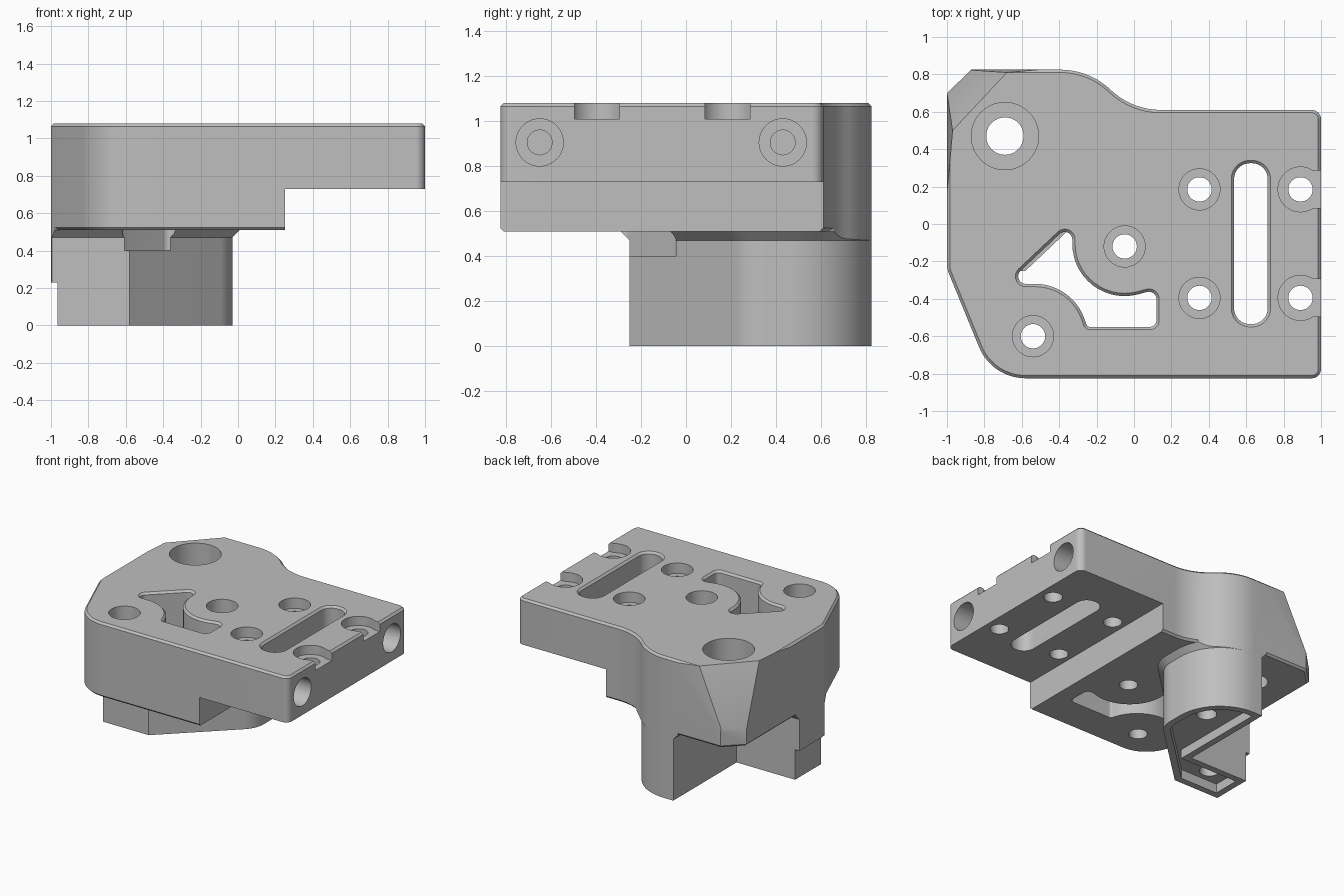
import bpy, bmesh, math
from mathutils import Vector

if "Cube" in bpy.data.objects:
    bpy.data.objects.remove(bpy.data.objects["Cube"])

grey = bpy.data.materials.new("light_grey")
grey.use_nodes = True
grey.diffuse_color = (0.52, 0.52, 0.52, 1)
grey.node_tree.nodes["Principled BSDF"].inputs["Base Color"].default_value = grey.diffuse_color


def rounded(corners, steps=14):
    """Outline from (x, y, radius) corners, with true arcs."""
    out = []
    n = len(corners)
    for i, (x, y, r) in enumerate(corners):
        p = Vector((x, y, 0))
        if r == 0:
            out.append(p)
            continue
        a = (Vector((*corners[i - 1][:2], 0)) - p).normalized()
        b = (Vector((*corners[(i + 1) % n][:2], 0)) - p).normalized()
        h = a.angle(b) / 2
        c = p + (a + b).normalized() * (r / math.sin(h))
        v0 = (p + a * (r / math.tan(h)) - c).normalized()
        v1 = (p + b * (r / math.tan(h)) - c).normalized()
        out += [c + r * v0.slerp(v1, k / steps).normalized() for k in range(steps + 1)]
    return out


def offset(pts, d):
    """Grow (or shrink) a counter-clockwise outline with mitred corners."""
    out = []
    for i, p in enumerate(pts):
        e1 = (p - pts[i - 1]).normalized()
        e2 = (pts[(i + 1) % len(pts)] - p).normalized()
        n1, n2 = Vector((e1.y, -e1.x, 0)), Vector((e2.y, -e2.x, 0))
        out.append(p + (n1 + n2) * (d / (1 + n1.dot(n2))))
    return out


def loft(name, pts, levels, planes=()):
    """Solid through offset copies of an outline at (z, offset) levels."""
    bm = bmesh.new()
    rings = [[bm.verts.new((p.x, p.y, z)) for p in offset(pts, d)] for z, d in levels]
    for lo, hi in zip(rings, rings[1:]):
        for i in range(len(lo)):
            bm.faces.new((lo[i - 1], lo[i], hi[i], hi[i - 1]))
    bm.faces.new(rings[0][::-1])
    bm.faces.new(rings[-1])
    # slice the solid with planes given by three points
    for a, b, c in planes:
        a, b, c = Vector(a), Vector(b), Vector(c)
        no = (b - a).cross(c - a).normalized()
        if no.dot(a) < 0:
            no.negate()
        geom = bm.verts[:] + bm.edges[:] + bm.faces[:]
        bmesh.ops.bisect_plane(bm, geom=geom, plane_co=a, plane_no=no, clear_outer=True)
        bmesh.ops.holes_fill(bm, edges=[e for e in bm.edges if e.is_boundary], sides=0)
    bmesh.ops.recalc_face_normals(bm, faces=bm.faces)
    mesh = bpy.data.meshes.new(name)
    bm.to_mesh(mesh)
    bm.free()
    mesh.materials.append(grey)
    ob = bpy.data.objects.new(name, mesh)
    bpy.context.collection.objects.link(ob)
    return ob


def box(name, x0, x1, y0, y1, z0, z1):
    pts = [Vector((x, y, 0)) for x, y in ((x0, y0), (x1, y0), (x1, y1), (x0, y1))]
    return loft(name, pts, [(z0, 0), (z1, 0)])


def circle(x, y, r, n=48):
    return [Vector((x + r * math.cos(math.tau * k / n), y + r * math.sin(math.tau * k / n), 0))
            for k in range(n)]


def boolean(target, tool, op="DIFFERENCE"):
    tool.hide_render = True
    mod = target.modifiers.new(op, "BOOLEAN")
    mod.operation, mod.object, mod.solver = op, tool, "EXACT"
    bpy.context.view_layer.objects.active = target
    bpy.ops.object.modifier_apply(modifier=mod.name)
    bpy.data.objects.remove(tool)


def drill(target, x, y, r, z0, z1):
    boolean(target, loft("drill", circle(x, y, r), [(z0, 0), (z1, 0)]))


# Main plate with edge chamfers and a faceted back corner
plate_outline = rounded([
    (-1, -0.24, 0.15), (-0.76, -0.825, 0.27), (1, -0.825, 0.05), (1, 0.61, 0.05),
    (-0.01, 0.61, 0.39), (-0.24, 0.825, 0.39), (-0.87, 0.825, 0), (-1, 0.7, 0)])
T, S = 1.08, 0.63
left_top, back_top = (-0.97, 0.5, T), (-0.68, 0.81, T)
left_low, back_low = (-1, 0.7, S), (-0.87, 0.825, S)
body = loft("bracket_body", plate_outline,
            [(0.51, -0.015), (0.525, 0), (T - 0.015, 0), (T, -0.015)],
            [(left_top, back_top, left_low),
             ((-1, 0.15, T), left_top, left_low),
             ((-0.5, 0.825, T), back_top, back_low)])
boolean(body, box("step", 0.25, 1.2, -1, 1, 0.3, 0.73))

# L-shaped foot, flared where it meets the plate
foot_corners = [(-1, -0.25, 0), (-0.58, -0.25, 0), (-0.03, 0.27, 0.2), (-0.03, 0.825, 0.36),
                (-0.47, 0.825, 0), (-0.47, 0.06, 0), (-1, 0.06, 0)]
foot = loft("foot", rounded(foot_corners), [(0, 0), (0.47, 0), (0.51, 0.04), (0.6, 0.04)])
boolean(foot, loft("footprint", plate_outline, [(-0.2, 0), (0.9, 0)]), "INTERSECT")
boolean(foot, box("toe_relief", -1.2, -0.965, -0.5, 0.5, -0.2, 0.23))

# Recess and blind holes under the foot
recess = [(max(x, -0.965), y, r) for x, y, r in foot_corners]
boolean(foot, loft("recess", offset(rounded(recess), -0.05), [(-0.1, 0), (0.07, 0)]))
for x, y in ((-0.24, 0.5), (-0.76, -0.09)):
    drill(foot, x, y, 0.07, -0.1, 0.35)
boolean(body, foot, "UNION")

# Counterbored vertical holes: x, y, bore, counterbore, seat height
holes = [(-0.69, 0.47, 0.1, 0.18, 0.65), (-0.05, -0.12, 0.065, 0.11, 0.75),
         (-0.54, -0.6, 0.065, 0.11, 0.75)]
for y in (0.185, -0.395):
    holes += [(0.35, y, 0.065, 0.11, 1.0), (0.89, y, 0.065, 0.12, 1.01)]
for x, y, bore, head, seat in holes:
    drill(body, x, y, bore, 0.4, 1.2)
    drill(body, x, y, head, seat, 1.2)
    if x > 0.8:
        boolean(body, box("edge_opening", x, 1.2, y - 0.1, y + 0.1, seat, 1.2))

# Long slot and curved window, both with a chamfered rim
slot = rounded([(0.535, -0.535, 0.085), (0.715, -0.535, 0.085),
                (0.715, 0.325, 0.085), (0.535, 0.325, 0.085)])
window = rounded([(-0.68, -0.32, 0.04), (-0.33, -0.32, 0.28), (-0.25, -0.55, 0.02),
                  (0.12, -0.55, 0.035), (0.12, -0.35, 0.04), (-0.33, -0.47, 0.28),
                  (-0.33, 0.01, 0.04)])
for outline in (slot, window):
    boolean(body, loft("opening", outline, [(0.4, 0), (T - 0.015, 0), (T + 0.005, 0.02)]))

# Stepped horizontal bores in the left end
for y in (-0.65, 0.43):
    for r, depth in ((0.105, 0.2), (0.055, 0.5)):
        bore = loft("side_bore", circle(0, 0, r), [(-depth, 0), (0.2, 0)])
        bore.rotation_euler = (0, math.pi / 2, 0)
        bore.location = (1, y, 0.905)
        bpy.context.view_layer.update()
        boolean(body, bore)

bpy.ops.object.select_all(action="DESELECT")
body.select_set(True)
bpy.context.view_layer.objects.active = body
bpy.ops.object.shade_smooth_by_angle(angle=math.radians(20))
